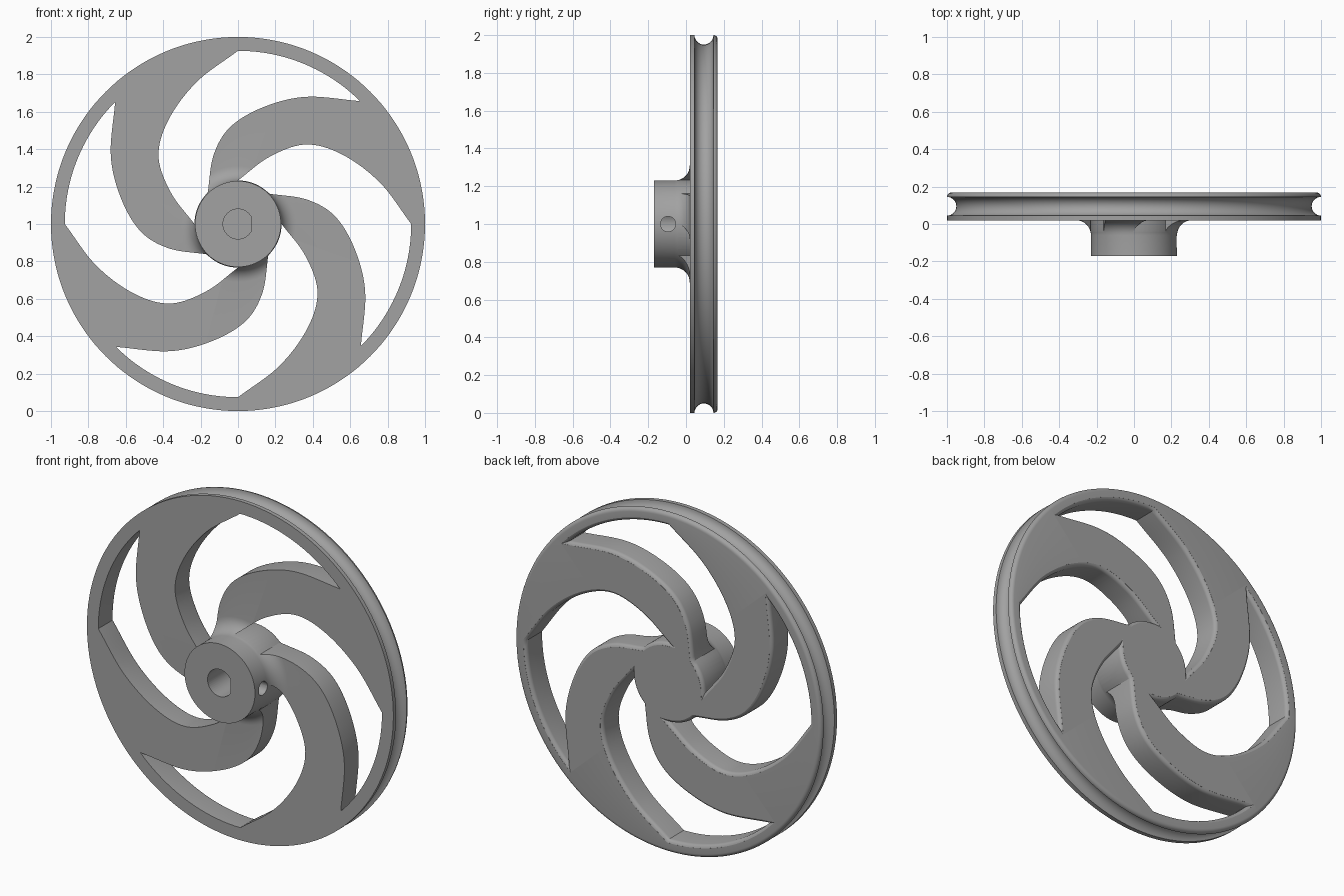
import bpy, bmesh, math
from mathutils import Vector, Matrix

cube = bpy.data.objects.get("Cube")
if cube:
    bpy.data.objects.remove(cube, do_unlink=True)

CENTRE_Z = 1.0
FRONT, BACK, HUB_FRONT = 0.02, 0.168, -0.17
HUB_R, RIM_IN, ROUND = 0.23, 0.926, 0.023

grey = bpy.data.materials.new("grey_plastic")
grey.use_nodes = True
colour = (0.36, 0.36, 0.36, 1)
grey.diffuse_color = colour
grey.node_tree.nodes["Principled BSDF"].inputs["Base Color"].default_value = colour


def make_object(name, bm):
    bmesh.ops.recalc_face_normals(bm, faces=bm.faces)
    mesh = bpy.data.meshes.new(name)
    bm.to_mesh(mesh)
    bm.free()
    mesh.materials.append(grey)
    obj = bpy.data.objects.new(name, mesh)
    obj.location.z = CENTRE_Z
    bpy.context.collection.objects.link(obj)
    return obj


def arc(cx, cy, r, start, end, steps):
    angles = [math.radians(start + (end - start) * i / steps) for i in range(steps + 1)]
    return [Vector((cx + r * math.cos(a), cy + r * math.sin(a))) for a in angles]


def spline(points, steps=10):
    """Smooth curve through the points."""
    p = [Vector(q) for q in points]
    p = [2 * p[0] - p[1]] + p + [2 * p[-1] - p[-2]]
    out = []
    for a, b, c, d in zip(p, p[1:], p[2:], p[3:]):
        for i in range(steps):
            t = i / steps
            out.append(0.5 * (2 * b + (c - a) * t + (2 * a - 5 * b + 4 * c - d) * t ** 2
                              + (3 * b - a - 3 * c + d) * t ** 3))
    return out + [p[-2]]


def offset(loop, dist):
    """Grow a clockwise outline outward, with limited mitres."""
    out = []
    for i, p in enumerate(loop):
        d1 = (p - loop[i - 1]).normalized()
        d2 = (loop[(i + 1) % len(loop)] - p).normalized()
        n1, n2 = Vector((-d1.y, d1.x)), Vector((-d2.y, d2.x))
        n = (n1 + n2).normalized()
        out.append(p + n * dist / max(n.dot(n1), 0.35))
    return out


def loft(bm, sections):
    """Closed solid through (outline, y) sections in the xz plane."""
    rings = [[bm.verts.new((p.x, y, p.y)) for p in loop] for loop, y in sections]
    for a, b in zip(rings, rings[1:]):
        for i in range(len(a)):
            bm.faces.new((a[i - 1], a[i], b[i], b[i - 1]))
    bm.faces.new(rings[0])
    bm.faces.new(rings[-1])


# Wheel body: hub, hub fillet, plate and grooved rim turned about the y axis
profile = [Vector((0, HUB_FRONT)), Vector((HUB_R, HUB_FRONT))]
profile += arc(HUB_R + 0.08, -0.06, 0.08, 180, 90, 8)
profile += [Vector((1, FRONT))]
profile += arc(1, 0.095, 0.05, 270, 90, 14)
profile += arc(1 - ROUND, BACK - ROUND, ROUND, 0, 90, 5)[1:]
profile += [Vector((0, BACK))]
bm = bmesh.new()
verts = [bm.verts.new((p.x, p.y, 0)) for p in profile]
edges = [bm.edges.new(pair) for pair in zip(verts, verts[1:])]
bmesh.ops.spin(bm, geom=verts + edges, cent=(0, 0, 0), axis=(0, 1, 0),
               angle=math.tau, steps=144, use_duplicate=False)
bmesh.ops.remove_doubles(bm, verts=bm.verts, dist=1e-5)
wheel = make_object("spoked_pulley_wheel", bm)

# Window outline between two swept spokes
outer_edge = spline([(0.652, 0.657), (0.364, 0.68), (0.136, 0.625),
                     (-0.04, 0.52), (-0.13, 0.37), (-0.162, 0.168)])
inner_edge = spline([(-0.233, 0), (-0.36, 0.17), (-0.425, 0.364),
                     (-0.37, 0.56), (-0.22, 0.76), (0, RIM_IN)])
outline = arc(0, 0, RIM_IN, 90, 45.2, 20)[:-1] + outer_edge
outline += arc(0, 0, HUB_R + 0.003, 133.9, 180, 8)[1:-1] + inner_edge[:-1]

# Four window cutters, flared at the back to round the edges
bm = bmesh.new()
sections = [(outline, HUB_FRONT - 0.1)]
for step in range(5):
    t = math.radians(step * 19)
    sections.append((offset(outline, ROUND * (1 - math.cos(t))),
                     BACK - ROUND + ROUND * math.sin(t)))
sections.append((sections[-1][0], BACK + 0.05))
loft(bm, sections)
one = bm.verts[:] + bm.edges[:] + bm.faces[:]
for quarter in (1, 2, 3):
    copy = bmesh.ops.duplicate(bm, geom=one)["geom"]
    bmesh.ops.rotate(bm, verts=[v for v in copy if isinstance(v, bmesh.types.BMVert)],
                     cent=(0, 0, 0), matrix=Matrix.Rotation(quarter * math.pi / 2, 3, 'Y'))
cutters = [make_object("window_cutter", bm)]

# D-shaped shaft bore
bm = bmesh.new()
bore = arc(0, 0, 0.08, 30, 330, 40)
loft(bm, [(bore, HUB_FRONT - 0.1), (bore, FRONT)])
cutters.append(make_object("bore_cutter", bm))

# Set screw hole through the hub's side
bm = bmesh.new()
bmesh.ops.create_cone(bm, cap_ends=True, segments=32, radius1=0.04, radius2=0.04, depth=0.3,
                      matrix=Matrix.Translation((0.19, -0.095, 0)) @ Matrix.Rotation(math.pi / 2, 4, 'Y'))
cutters.append(make_object("screw_hole_cutter", bm))

# Cut everything out of the wheel
bpy.ops.object.select_all(action='DESELECT')
wheel.select_set(True)
bpy.context.view_layer.objects.active = wheel
for cutter in cutters:
    cutter.hide_render = True
    mod = wheel.modifiers.new(cutter.name, 'BOOLEAN')
    mod.operation, mod.solver, mod.object = 'DIFFERENCE', 'EXACT', cutter
    bpy.ops.object.modifier_apply(modifier=mod.name)
    bpy.data.objects.remove(cutter, do_unlink=True)
bpy.ops.object.shade_smooth_by_angle(angle=math.radians(32))
